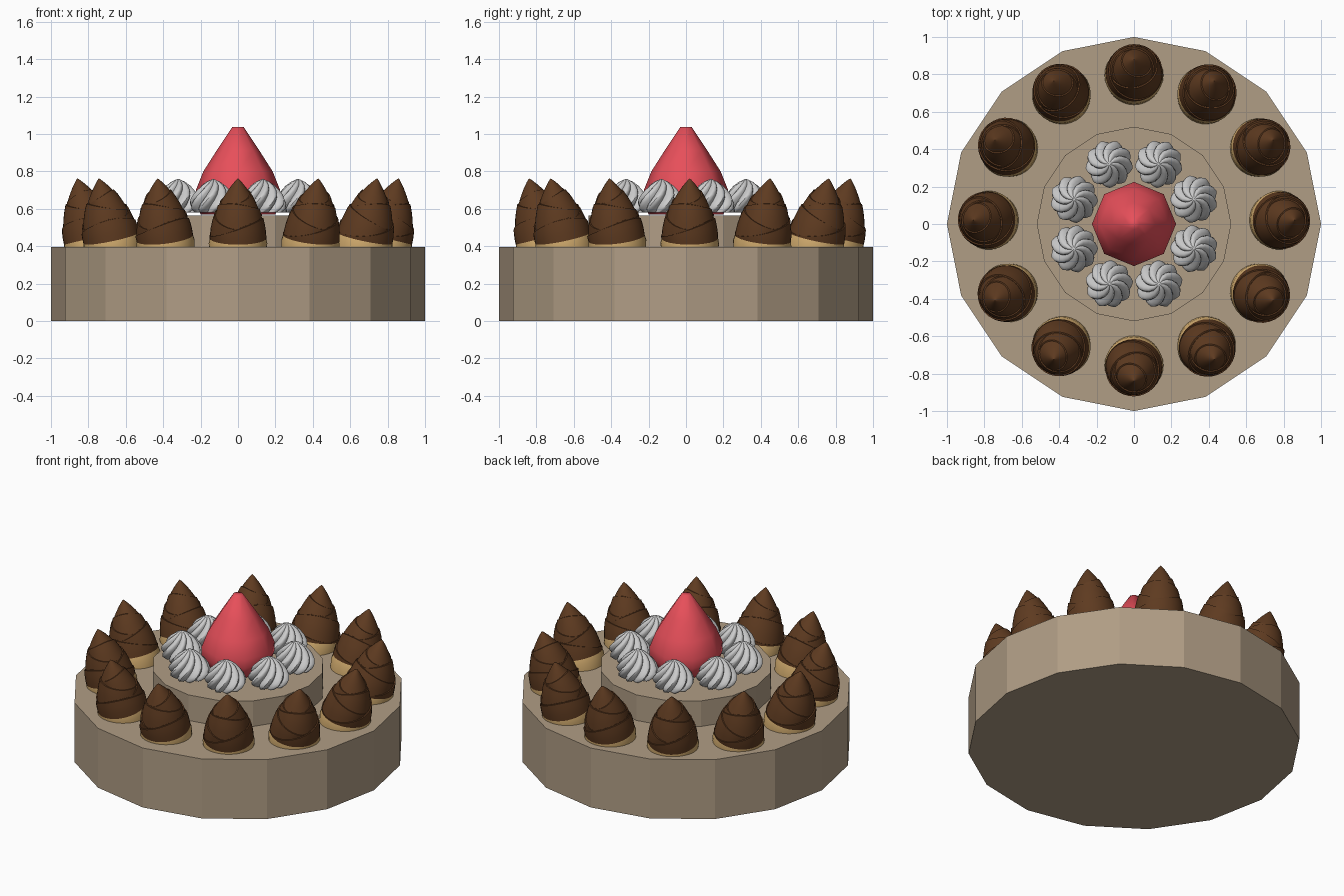
import bpy
from math import sin, cos, radians, tau

if "Cube" in bpy.data.objects:
    bpy.data.objects.remove(bpy.data.objects["Cube"])


def material(name, rgb):
    m = bpy.data.materials.new(name)
    m.diffuse_color = (*rgb, 1)
    m.use_nodes = True
    m.node_tree.nodes["Principled BSDF"].inputs["Base Color"].default_value = m.diffuse_color
    return m


SPONGE = material("sponge", (0.434, 0.337, 0.234))
BERRY = material("berry", (0.80, 0.078, 0.102))
CHOC = material("chocolate", (0.112, 0.043, 0.0145))
BISCUIT = material("biscuit", (0.66, 0.42, 0.16))


def skin(name, rows, mat=None):
    """Mesh from closed rings of points, capped at both ends."""
    n = len(rows[0])
    verts = [p for row in rows for p in row]
    faces = [(r * n + i, r * n + (i + 1) % n, (r + 1) * n + (i + 1) % n, (r + 1) * n + i)
             for r in range(len(rows) - 1) for i in range(n)]
    faces.append(tuple(reversed(range(n))))
    faces.append(tuple(range((len(rows) - 1) * n, len(rows) * n)))
    me = bpy.data.meshes.new(name)
    me.from_pydata(verts, [], faces)
    if mat:
        me.materials.append(mat)
    return me


def ring(r, z, n):
    return [(r * cos(tau * i / n), r * sin(tau * i / n), z) for i in range(n)]


def place(name, mesh, loc=(0, 0, 0), rot=(0, 0, 0)):
    ob = bpy.data.objects.new(name, mesh)
    bpy.context.collection.objects.link(ob)
    ob.location, ob.rotation_euler = loc, rot
    return ob


def smooth(ob, angle):
    bpy.ops.object.select_all(action='DESELECT')
    ob.select_set(True)
    bpy.context.view_layer.objects.active = ob
    bpy.ops.object.shade_smooth_by_angle(angle=radians(angle))


# Two sixteen-sided cake tiers
place("lower_tier", skin("lower_tier", [ring(1, 0, 16), ring(1, 0.395, 16)], SPONGE))
place("upper_tier", skin("upper_tier", [ring(0.52, 0.395, 16), ring(0.52, 0.565, 16)], SPONGE))

# Eight-sided strawberry
profile = [(0.20, 0.57), (0.222, 0.64), (0.225, 0.70), (0.185, 0.80),
           (0.115, 0.91), (0.03, 1.038)]
berry = place("strawberry", skin("strawberry", [ring(r, z, 8) for r, z in profile], BERRY))
smooth(berry, 75)


# Piped cream rosette: lobed rings that twist as they rise
def cream_ring(r, z, lobes=9, per=6):
    n = lobes * per
    pts = []
    for i in range(n):
        a = tau * i / n
        f = r * (0.74 + 0.26 * abs(sin(a * lobes / 2)))
        t = a + 7 * z
        pts.append((f * cos(t), f * sin(t), z))
    return pts


cream_profile = [(0.10, 0), (0.121, 0.02), (0.128, 0.045), (0.122, 0.07), (0.108, 0.095),
                 (0.088, 0.12), (0.064, 0.145), (0.036, 0.165), (0.006, 0.178)]
cream = skin("cream", [cream_ring(r, z) for r, z in cream_profile])
for k in range(8):
    a = tau * (k + 0.5) / 8
    ob = place(f"cream_{k + 1}", cream, (0.347 * cos(a), 0.347 * sin(a), 0.58), (0, 0, a))
    if k == 0:
        smooth(ob, 40)

# Chocolate shoot: slanted leaves on a rounded cone, each wrapping the next one up
N, H, R = 32, 0.352, 0.153
HEIGHTS = (0.085, 0.14, 0.195, 0.25)


def cone_radius(h):
    return R * max(0.0, 1 - (h / H) ** 1.8) ** 0.9


rows = []
low = [0.024] * N
for k in range(5):
    if k < 4:
        slant = 0.052 * (1 - k / 7)
        high = [max(low[i] + 0.004, HEIGHTS[k] + slant * cos(tau * i / N - 2.4 * k - 1.2))
                for i in range(N)]
    else:
        high = [0.335] * N
    for t in (0, 0.35, 0.7, 1):
        row = []
        for i in range(N):
            h = low[i] + (high[i] - low[i]) * t
            lip = 0.007 * t * min(1, (high[i] - low[i]) / 0.03) if k < 4 else 0
            r = cone_radius(h) + lip
            row.append((r * cos(tau * i / N), r * sin(tau * i / N), h))
        rows.append(row)
    low = high
rows += [ring(cone_radius(h), h, N) for h in (0.345, 0.3515)]
shoot = skin("chocolate", rows, CHOC)

# Biscuit foot under each shoot
foot = skin("biscuit", [ring(0.15, -0.06, N), ring(0.157, -0.005, N), ring(0.150, 0.03, N)],
            BISCUIT)

# Twelve shoots leaning outwards round the rim
for k in range(12):
    a = tau * k / 12
    loc = (0.777 * cos(a), 0.02 + 0.777 * sin(a), 0.42)
    rot = (0, radians(13.5), a)
    c = place(f"chocolate_shoot_{k + 1}", shoot, loc, rot)
    b = place(f"biscuit_foot_{k + 1}", foot, loc, rot)
    if k == 0:
        smooth(c, 35)
        smooth(b, 35)
